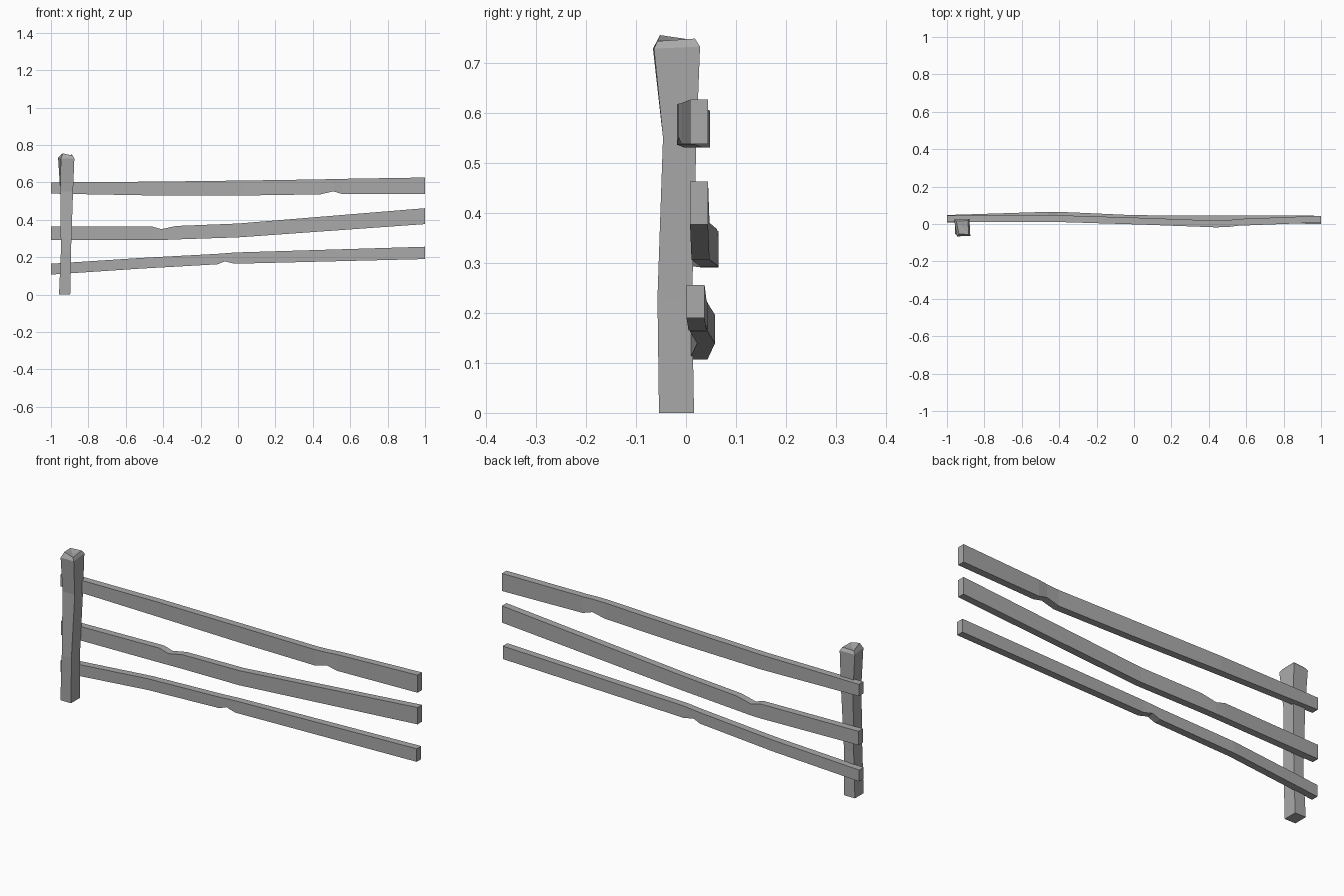
import bpy, bmesh

default = bpy.data.objects.get("Cube")
if default:
    bpy.data.objects.remove(default, do_unlink=True)

# Single weathered grey material
grey = bpy.data.materials.new("weathered_grey")
grey.use_nodes = True
tone = (0.4, 0.4, 0.4, 1)
grey.diffuse_color = tone
grey.node_tree.nodes["Principled BSDF"].inputs["Base Color"].default_value = tone


def loft(name, rings, tip=None):
    """Skin a row of four-cornered rings; close the end flat or onto a tip."""
    bm = bmesh.new()
    loops = [[bm.verts.new(p) for p in ring] for ring in rings]
    for a, b in zip(loops, loops[1:]):
        for i in range(4):
            j = (i + 1) % 4
            bm.faces.new((a[i], a[j], b[j], b[i]))
    bm.faces.new(loops[0])
    end = loops[-1]
    if tip:
        centre = bm.verts.new(tip)
        for i in range(4):
            bm.faces.new((end[i], end[(i + 1) % 4], centre))
    else:
        bm.faces.new(end)
    bmesh.ops.recalc_face_normals(bm, faces=bm.faces)
    mesh = bpy.data.meshes.new(name)
    bm.to_mesh(mesh)
    bm.free()
    mesh.materials.append(grey)
    obj = bpy.data.objects.new(name, mesh)
    bpy.context.collection.objects.link(obj)


def rail(name, depth, stations):
    """Stations are x, front y, bottom z, top z."""
    loft(name, [[(x, y, lo), (x, y + depth, lo), (x, y + depth, hi), (x, y, hi)]
                for x, y, lo, hi in stations])


# Rails, each bent slightly and carrying one small notch
rail("top_rail", 0.036, [
    (-1, 0.01, 0.54, 0.6), (-0.45, 0.012, 0.53, 0.604), (0.04, -0.003, 0.53, 0.61),
    (0.44, -0.018, 0.536, 0.616), (0.51, -0.015, 0.552, 0.618),
    (0.56, -0.009, 0.537, 0.619), (1, 0.008, 0.537, 0.626)])
rail("middle_rail", 0.036, [
    (-1, 0.012, 0.293, 0.363), (-0.46, 0.029, 0.291, 0.364), (-0.41, 0.029, 0.292, 0.35),
    (-0.33, 0.026, 0.295, 0.367), (0, 0.011, 0.306, 0.38), (1, 0.008, 0.377, 0.462)])
rail("bottom_rail", 0.036, [
    (-1, 0.007, 0.107, 0.165), (-0.52, 0.022, 0.139, 0.196), (-0.11, 0.008, 0.162, 0.218),
    (-0.07, 0.007, 0.178, 0.221), (-0.02, 0.005, 0.165, 0.225), (1, 0.001, 0.19, 0.256)])


# Post, flaring towards the head
def square(x0, x1, y0, y1, z):
    return [(x0, y0, z), (x1, y0, z), (x1, y1, z), (x0, y1, z)]


head = [(-0.947, -0.066, 0.728), (-0.875, -0.064, 0.728),
        (-0.88, 0.028, 0.732), (-0.962, 0.024, 0.732)]
rim = [(-0.936, -0.052, 0.755), (-0.884, -0.057, 0.743),
       (-0.888, 0.018, 0.748), (-0.95, 0.016, 0.745)]
loft("post", [
    square(-0.957, -0.897, -0.054, 0.016, 0),
    square(-0.947, -0.893, -0.057, 0.012, 0.23),
    square(-0.95, -0.882, -0.046, 0.021, 0.55),
    head, rim], tip=(-0.915, -0.018, 0.742))
